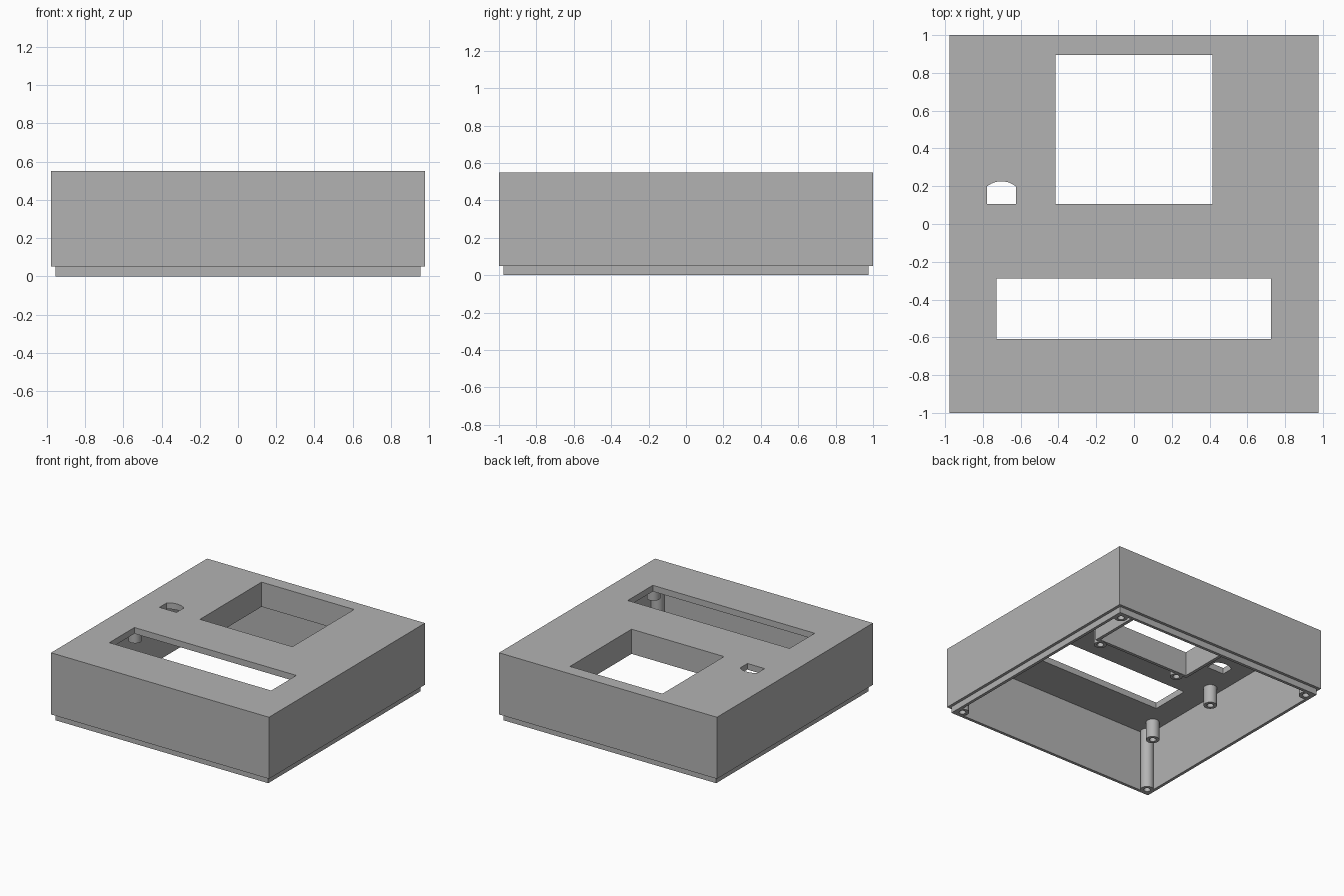
import bpy, bmesh, math
from mathutils import Vector

cube = bpy.data.objects.get("Cube")
if cube:
    bpy.data.objects.remove(cube, do_unlink=True)

grey = bpy.data.materials.new("mid grey plastic")
grey.use_nodes = True
GREY = (0.45, 0.45, 0.45, 1)
grey.diffuse_color = GREY
grey.node_tree.nodes["Principled BSDF"].inputs["Base Color"].default_value = GREY

# Main dimensions
HALF_X, HALF_Y, HEIGHT = 0.978, 1.0, 0.55
LIP_TOP, LIP_INSET, WALL = 0.05, 0.023, 0.047
CEILING, CHUTE_BOTTOM, CHUTE_WALL = 0.50, 0.35, 0.025


def finish(name, bm):
    bmesh.ops.recalc_face_normals(bm, faces=bm.faces)
    mesh = bpy.data.meshes.new(name)
    bm.to_mesh(mesh)
    bm.free()
    mesh.materials.append(grey)
    obj = bpy.data.objects.new(name, mesh)
    bpy.context.collection.objects.link(obj)
    return obj


def prism(name, outline, z0, z1):
    """Extrude a flat outline from z0 to z1."""
    bm = bmesh.new()
    face = bm.faces.new([bm.verts.new((x, y, z0)) for x, y in outline])
    out = bmesh.ops.extrude_face_region(bm, geom=[face])
    verts = [g for g in out["geom"] if isinstance(g, bmesh.types.BMVert)]
    bmesh.ops.translate(bm, verts=verts, vec=(0, 0, z1 - z0))
    return finish(name, bm)


def box(name, x0, x1, y0, y1, z0, z1):
    return prism(name, [(x0, y0), (x1, y0), (x1, y1), (x0, y1)], z0, z1)


def inset_box(name, inset, z0, z1):
    x, y = HALF_X - inset, HALF_Y - inset
    return box(name, -x, x, -y, y, z0, z1)


def activate(obj):
    bpy.ops.object.select_all(action='DESELECT')
    obj.select_set(True)
    bpy.context.view_layer.objects.active = obj


def combine(target, tool, operation):
    """Apply a boolean and discard the tool."""
    tool.hide_render = True
    activate(target)
    mod = target.modifiers.new("cut", 'BOOLEAN')
    mod.object, mod.operation, mod.solver = tool, operation, 'EXACT'
    bpy.ops.object.modifier_apply(modifier=mod.name)
    bpy.data.objects.remove(tool, do_unlink=True)


def post(name, x, y, bottom, radius, bore, depth):
    """Screw post with a blind hole, rooted in the top panel."""
    top = CEILING + 0.015
    profile = [(0, bottom + depth), (bore, bottom + depth), (bore, bottom),
               (radius, bottom), (radius, top), (0, top)]
    bm = bmesh.new()
    verts = [bm.verts.new((r, 0, z)) for r, z in profile]
    edges = [bm.edges.new(pair) for pair in zip(verts, verts[1:])]
    bmesh.ops.spin(bm, geom=verts + edges, cent=(0, 0, 0), axis=(0, 0, 1),
                   angle=math.tau, steps=32)
    bmesh.ops.remove_doubles(bm, verts=bm.verts, dist=0.0001)
    bmesh.ops.translate(bm, verts=bm.verts, vec=Vector((x, y, 0)))
    obj = finish(name, bm)
    activate(obj)
    bpy.ops.object.shade_smooth_by_angle(angle=math.radians(30))


# Hollow shell with a stepped lip around the open underside
case = inset_box("case_shell", 0, LIP_TOP, HEIGHT)
combine(case, inset_box("lip", LIP_INSET, 0, 0.2), 'UNION')
combine(case, inset_box("cavity", WALL, -0.1, CEILING), 'DIFFERENCE')

# Square chute hanging below the large window
wx, wy0, wy1, t = 0.415, 0.105, 0.895, CHUTE_WALL
combine(case, box("chute", -wx - t, wx + t, wy0 - t, wy1 + t,
                  CHUTE_BOTTOM, CEILING + 0.02), 'UNION')
combine(case, box("window", -wx, wx, wy0, wy1, 0.2, 0.7), 'DIFFERENCE')

# Long display slot
combine(case, box("slot", -0.728, 0.725, -0.61, -0.288, 0.4, 0.7), 'DIFFERENCE')

# Small opening with an arched back edge
cx, half, radius, base = -0.702, 0.077, 0.121, 0.105
spread = math.asin(half / radius)
arch = [(cx - half, base), (cx + half, base)]
for i in range(13):
    a = spread * (1 - i / 6)
    arch.append((cx + radius * math.sin(a), base + radius * math.cos(a)))
combine(case, prism("arched_opening", arch, 0.4, 0.7), 'DIFFERENCE')

# Screw posts, mirrored left and right
for side, sx in (("left", 1), ("right", -1)):
    for end, sy in (("back", 1), ("front", -1)):
        post(f"corner_post_{end}_{side}", sx * 0.897, sy * 0.918,
             0, 0.05, 0.025, 0.2)
    for end, y in (("back", -0.118), ("front", -0.785)):
        post(f"display_post_{end}_{side}", sx * 0.84, y,
             CHUTE_BOTTOM, 0.05, 0.025, 0.1)
    for end, y in (("back", 0.945), ("front", 0.05)):
        post(f"window_post_{end}_{side}", sx * 0.369, y,
             CHUTE_BOTTOM - 0.002, 0.047, 0.025, 0.1)
